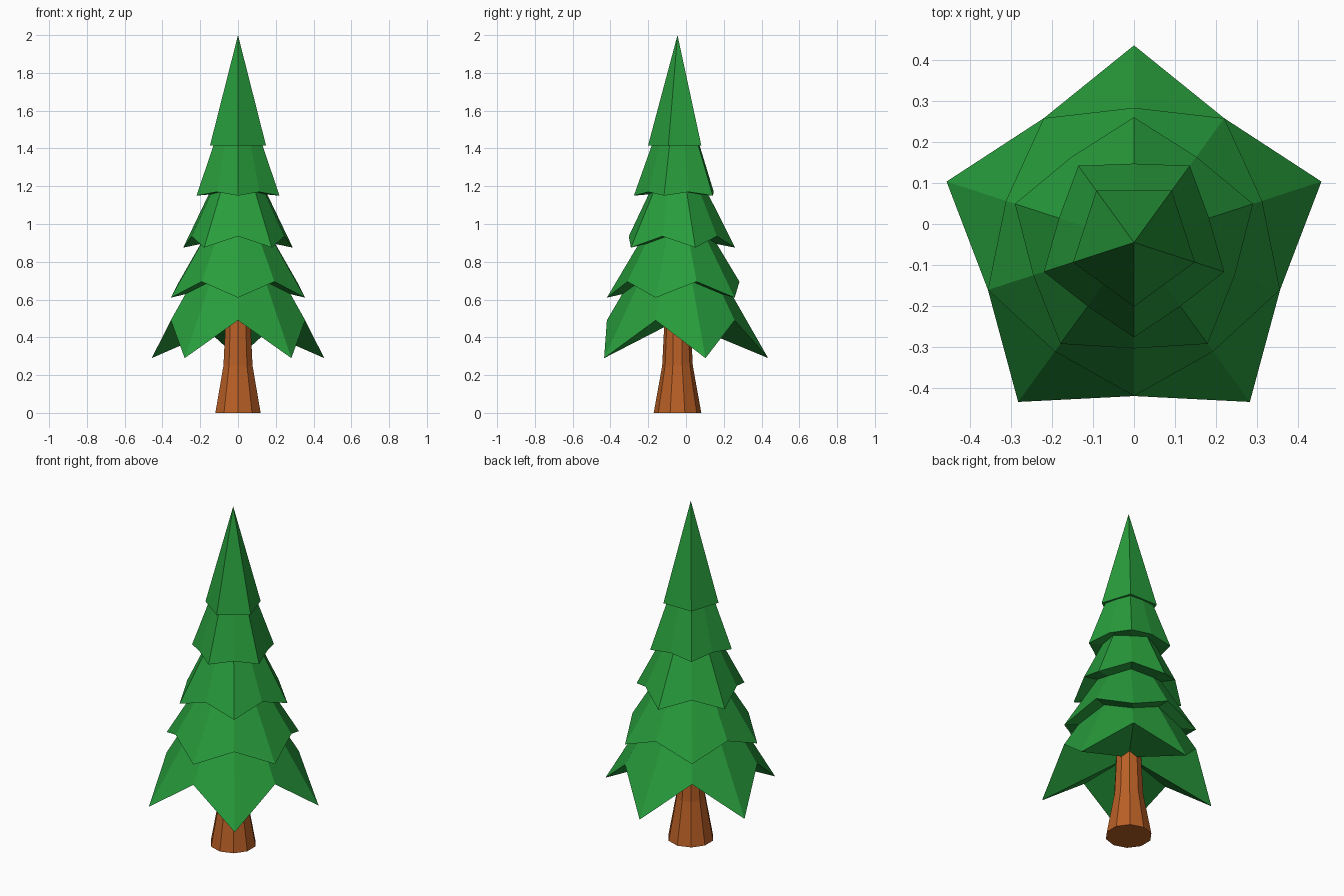
import bpy, bmesh, math

if "Cube" in bpy.data.objects:
    bpy.data.objects.remove(bpy.data.objects["Cube"])

AXIS_Y = -0.045  # the tree axis sits slightly forward of the bounding box centre


def material(name, rgb):
    m = bpy.data.materials.new(name)
    m.diffuse_color = (*rgb, 1)
    m.use_nodes = True
    m.node_tree.nodes["Principled BSDF"].inputs["Base Color"].default_value = m.diffuse_color
    return m


green = material("needle green", (0.021, 0.335, 0.045))
brown = material("bark brown", (0.485, 0.115, 0.019))


def finish(name, bm, mat):
    bmesh.ops.recalc_face_normals(bm, faces=bm.faces)
    me = bpy.data.meshes.new(name)
    bm.to_mesh(me)
    bm.free()
    me.materials.append(mat)
    ob = bpy.data.objects.new(name, me)
    ob.location.y = AXIS_Y
    bpy.context.collection.objects.link(ob)


def ring_point(bm, r, deg, z):
    a = math.radians(deg)
    return bm.verts.new((r * math.cos(a), r * math.sin(a), z))


def tier(name, start, tip, valley, apex):
    """Five-pointed cone; tip and valley are (radius, height) pairs."""
    bm = bmesh.new()
    rim = [ring_point(bm, *((tip, valley)[i % 2][:1]), start + 36 * i,
                      (tip, valley)[i % 2][1]) for i in range(10)]
    top = bm.verts.new((0, 0, apex))
    under = bm.verts.new((0, 0, valley[1]))
    for i in range(10):
        a, b = rim[i], rim[(i + 1) % 10]
        bm.faces.new((a, b, top))
        bm.faces.new((b, a, under))
    finish(name, bm, green)


# Foliage tiers from bottom to top, alternately turned by half a step
tier("foliage_tier_1", 90, (0.48, 0.29), (0.374, 0.49), 1.13)
tier("foliage_tier_2", 270, (0.374, 0.61), (0.328, 0.695), 1.24)
tier("foliage_tier_3", 90, (0.305, 0.875), (0.258, 0.935), 1.48)
tier("foliage_tier_4", 270, (0.231, 1.15), (0.192, 1.17), 1.80)
tier("foliage_tier_5", 270, (0.156, 1.415), (0.156 * math.cos(math.pi / 5), 1.415), 2.0)

# Ten-sided trunk flaring at the base
bm = bmesh.new()
rings = [[ring_point(bm, r, 90 + 36 * i, z) for i in range(10)]
         for r, z in ((0.126, 0), (0.081, 0.25), (0.066, 0.55))]
for lo, hi in zip(rings, rings[1:]):
    for i in range(10):
        j = (i + 1) % 10
        bm.faces.new((lo[i], lo[j], hi[j], hi[i]))
bm.faces.new(rings[0][::-1])
bm.faces.new(rings[-1])
finish("trunk", bm, brown)
